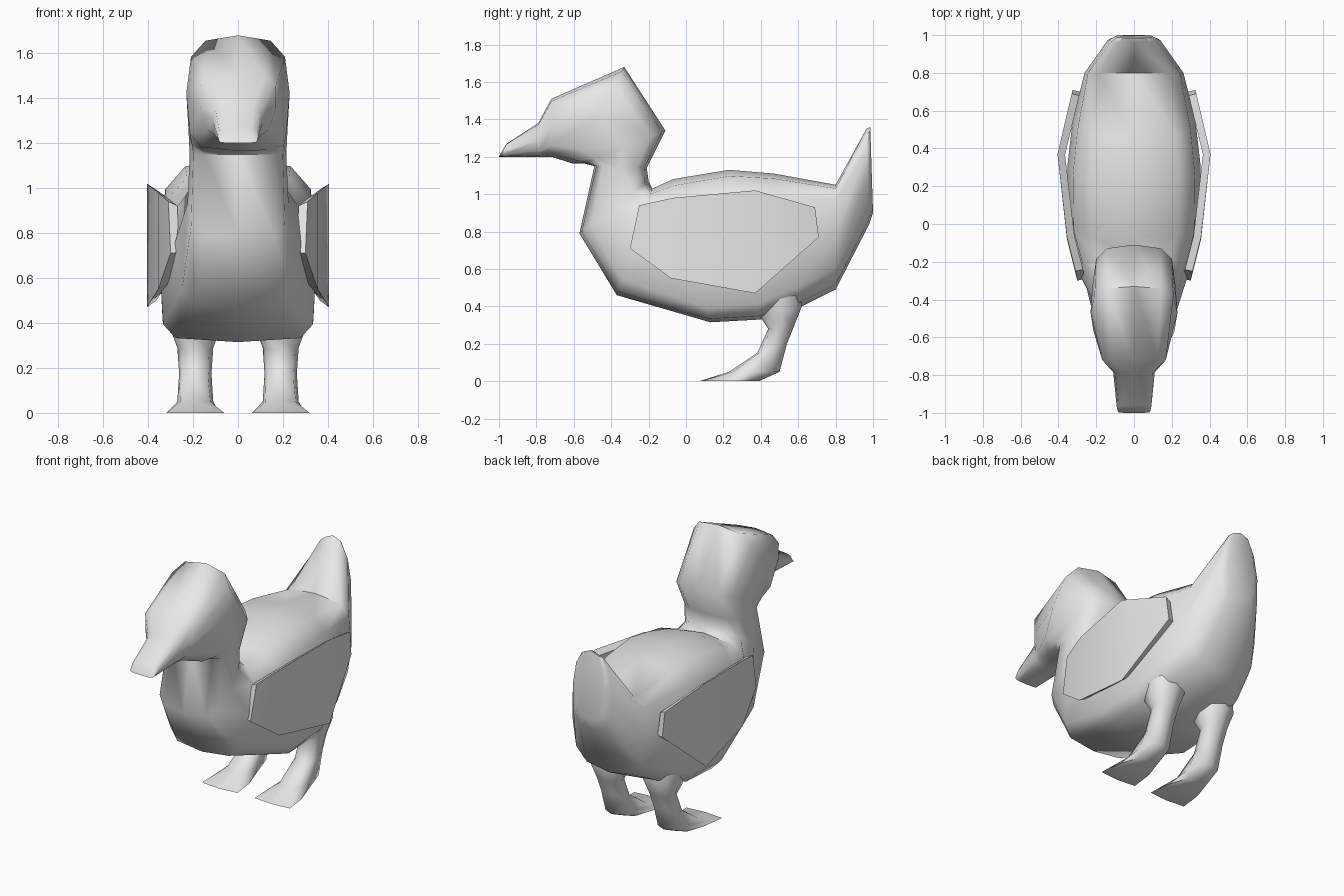
import bpy, bmesh, math
from mathutils import Vector

if "Cube" in bpy.data.objects:
    bpy.data.objects.remove(bpy.data.objects["Cube"])

grey = bpy.data.materials.new("plain grey")
grey.diffuse_color = (0.8, 0.8, 0.8, 1)
grey.use_nodes = True
grey.node_tree.nodes["Principled BSDF"].inputs["Base Color"].default_value = grey.diffuse_color


def ring(a, b, w, ea=2.6, eb=2.6, taper=0.0, cx=0.0, n=12):
    """Rounded section between points a and b (y, z); taper widens the a side."""
    a, b = Vector(a), Vector(b)
    pts = []
    for i in range(n):
        ang = 2 * math.pi * i / n
        c, s = math.cos(ang), math.sin(ang)
        p = 2 / (ea if c >= 0 else eb)
        t = math.copysign(abs(c) ** p, c) if abs(c) > 1e-6 else 0.0
        x = math.copysign(abs(s) ** p, s) if abs(s) > 1e-6 else 0.0
        yz = (a + b) / 2 + (a - b) / 2 * t
        pts.append((cx + w * x * (1 + taper * t), yz.x, yz.y))
    return pts


def finish(name, bm, angle):
    bmesh.ops.recalc_face_normals(bm, faces=bm.faces)
    me = bpy.data.meshes.new(name)
    bm.to_mesh(me)
    bm.free()
    me.materials.append(grey)
    ob = bpy.data.objects.new(name, me)
    bpy.context.collection.objects.link(ob)
    bpy.ops.object.select_all(action='DESELECT')
    ob.select_set(True)
    bpy.context.view_layer.objects.active = ob
    bpy.ops.object.shade_smooth_by_angle(angle=math.radians(angle))
    return ob


def loft(name, rings, angle=65):
    bm = bmesh.new()
    loops = [[bm.verts.new(p) for p in r] for r in rings]
    for u, v in zip(loops, loops[1:]):
        n = len(u)
        for i in range(n):
            j = (i + 1) % n
            bm.faces.new((u[i], u[j], v[j], v[i]))
    bm.faces.new(loops[0])
    bm.faces.new(loops[-1])
    return finish(name, bm, angle)


# Body, neck, head and beak as one skin from tail to beak tip
loft("body", [
    ring((0.985, 1.36), (1.00, 0.90), 0.10, 2.6, 2.6, -0.05),
    ring((0.965, 1.35), (0.98, 0.84), 0.14, 2.6, 2.8, -0.1),
    ring((0.80, 1.05), (0.80, 0.49), 0.262, 4.0, 2.8),
    ring((0.47, 1.11), (0.62, 0.40), 0.325, 3.6, 4.0),
    ring((0.23, 1.13), (0.40, 0.33), 0.352, 3.4, 6.0),
    ring((-0.07, 1.08), (0.13, 0.315), 0.35, 3.2, 6.0),
    ring((-0.18, 1.03), (-0.37, 0.46), 0.285, 2.8, 4.0, 0.08),
    ring((-0.20, 1.07), (-0.57, 0.79), 0.225, 2.6, 3.8),
    ring((-0.21, 1.14), (-0.49, 1.15), 0.215, 3.0, 3.8),
    ring((-0.11, 1.34), (-0.55, 1.165), 0.22, 3.2, 4.0),
    ring((-0.33, 1.68), (-0.61, 1.165), 0.23, 3.0, 4.0),
    ring((-0.72, 1.51), (-0.72, 1.20), 0.168, 3.2, 2.8, 0.15),
    ring((-0.79, 1.38), (-0.78, 1.20), 0.11, 3.0, 3.2),
    ring((-0.96, 1.27), (-0.97, 1.20), 0.092, 3.0, 3.5),
    ring((-0.99, 1.22), (-1.00, 1.20), 0.085, 3.0, 3.0),
])

# Folded wings: a bowed outline plate on each side (y, z, outer x)
outline = [(-0.25, 0.94, 0.31), (-0.07, 0.98, 0.355), (0.37, 1.02, 0.405),
           (0.69, 0.93, 0.33), (0.71, 0.77, 0.325), (0.37, 0.47, 0.405),
           (-0.08, 0.55, 0.355), (-0.30, 0.71, 0.30)]
for side, label in ((1, "right"), (-1, "left")):
    bm = bmesh.new()
    outer = [bm.verts.new((side * x, y, z)) for y, z, x in outline]
    inner = [bm.verts.new((side * (x - 0.04), 0.2 + (y - 0.2) * 0.98,
                           0.76 + (z - 0.76) * 0.9)) for y, z, x in outline]
    for i in range(8):
        j = (i + 1) % 8
        bm.faces.new((outer[i], outer[j], inner[j], inner[i]))
    for v in (outer, inner):
        for q in ((0, 1, 6, 7), (1, 2, 5, 6), (2, 3, 4, 5)):
            bm.faces.new([v[k] for k in q])
    finish(label + "_wing", bm, 40)

# Legs flowing into flat webbed feet
for side, label in ((1, "right"), (-1, "left")):
    x = 0.19 * side
    loft(label + "_leg", [
        ring((0.39, 0.47), (0.60, 0.52), 0.11, cx=x, n=8),
        ring((0.40, 0.34), (0.62, 0.40), 0.11, cx=x, n=8),
        ring((0.44, 0.28), (0.58, 0.30), 0.08, cx=x, n=8),
        ring((0.38, 0.15), (0.54, 0.20), 0.072, 3, 3, cx=x, n=8),
        ring((0.23, 0.05), (0.50, 0.05), 0.08, 4, 3, cx=x, n=8),
        ring((0.07, 0.0), (0.39, 0.0), 0.11, 9, 3, 0.28, cx=x, n=8),
    ], 65)
